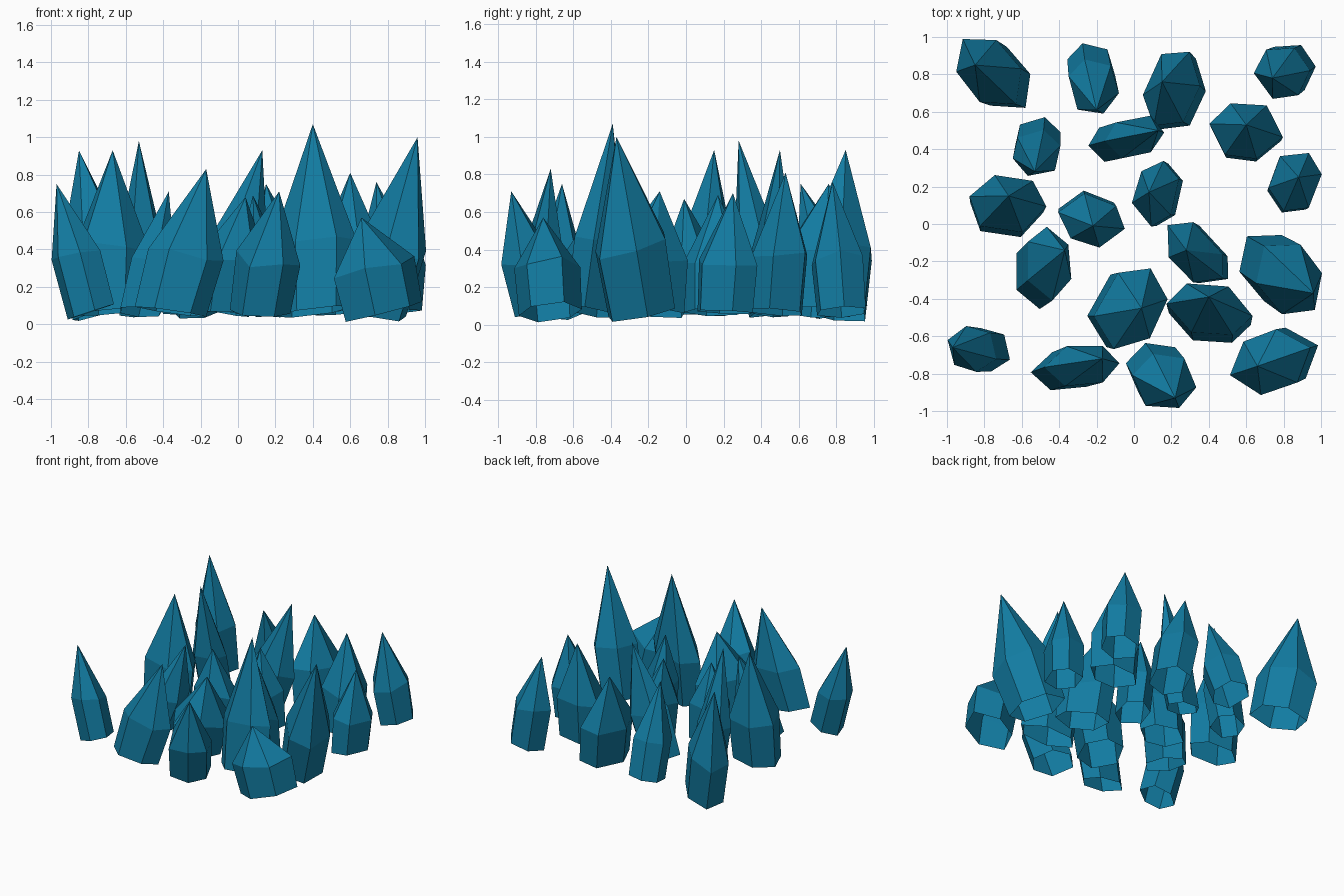
import bpy, bmesh, math, random
from mathutils import Vector

if "Cube" in bpy.data.objects:
    bpy.data.objects.remove(bpy.data.objects["Cube"])

random.seed(11)
mat = bpy.data.materials.new("blue_crystal")
mat.diffuse_color = (0.006, 0.2, 0.36, 1)
mat.use_nodes = True
mat.node_tree.nodes["Principled BSDF"].inputs["Base Color"].default_value = mat.diffuse_color


def crystal(name, cx, cy, a, b, ang, ax, ay, az):
    """Leaning open-bottomed spike: footprint centre, half sizes, angle, then tip position."""
    t = math.radians(ang)
    u, v = Vector((math.cos(t), math.sin(t))), Vector((-math.sin(t), math.cos(t)))
    centre = Vector((cx, cy))
    lean = (Vector((ax, ay)) - centre) * 0.55
    a2 = a * 1.06 - abs(lean.dot(u)) / 2
    b2 = b * 1.06 - abs(lean.dot(v)) / 2
    n = 6
    start = random.uniform(-.3, .3)
    angles = [start + (i + random.uniform(-.12, .12)) * 2 * math.pi / n for i in range(n)]
    shoulder = 0.16 + 0.26 * az
    bm = bmesh.new()
    # open base rim and shoulder ring
    rings = []
    for z, scale, shift in ((0.067, .95, -.5), (shoulder, 1, .5)):
        ring = []
        for k in angles:
            off = u * a2 * scale * math.cos(k) + v * b2 * scale * math.sin(k)
            p = centre + lean * shift + off
            tilt = -off.dot(lean) / 0.35 + (off.x * 0.1 if shift < 0 else 0)
            jit = random.uniform(-.03, .03) if shift > 0 else 0
            ring.append(bm.verts.new((p.x, p.y, max(0.0, z + tilt + jit))))
        rings.append(ring)
    # side walls and pointed top
    tip = bm.verts.new((ax, ay, az))
    low, high = rings
    for i in range(n):
        j = (i + 1) % n
        bm.faces.new((low[i], low[j], high[j], high[i]))
        bm.faces.new((high[i], high[j], tip))
    me = bpy.data.meshes.new(name)
    bm.to_mesh(me)
    bm.free()
    me.materials.append(mat)
    ob = bpy.data.objects.new(name, me)
    bpy.context.collection.objects.link(ob)


back_row = [
    (-.745, .80, .24, .16, -50, -.85, .85, .93),
    (-.225, .78, .19, .135, 95, -.20, .61, .75),
    (.22, .71, .22, .16, 75, .15, .76, .75),
    (.81, .82, .16, .15, 0, .74, .78, .76),
    (-.515, .415, .155, .14, 60, -.53, .28, .98),
    (-.045, .455, .20, .11, 18, .13, .50, .93),
    (.60, .49, .19, .16, 0, .60, .53, .81),
]
middle_row = [
    (-.68, .09, .20, .17, 0, -.67, .15, .93),
    (-.23, .03, .18, .14, -20, -.22, -.01, .67),
    (.13, .16, .17, .13, 75, .08, .17, .69),
    (.855, .22, .17, .14, 80, .88, .25, .70),
    (-.49, -.24, .21, .155, 95, -.37, -.14, .71),
    (.34, -.16, .21, .13, -50, .28, -.14, .71),
    (.78, -.26, .255, .19, -60, .96, -.37, 1.0),
]
front_row = [
    (-.04, -.45, .235, .19, 60, .04, -.45, .68),
    (.405, -.48, .225, .16, -10, .40, -.39, 1.07),
    (-.825, -.67, .17, .12, -10, -.97, -.66, .75),
    (-.32, -.77, .23, .12, 5, -.17, -.72, .83),
    (.14, -.81, .185, .18, 0, .22, -.93, .71),
    (.755, -.73, .24, .16, 20, .66, -.76, .57),
]
for row, items in (("back", back_row), ("middle", middle_row), ("front", front_row)):
    for i, p in enumerate(items):
        crystal(f"{row}_crystal_{i + 1}", *p)
